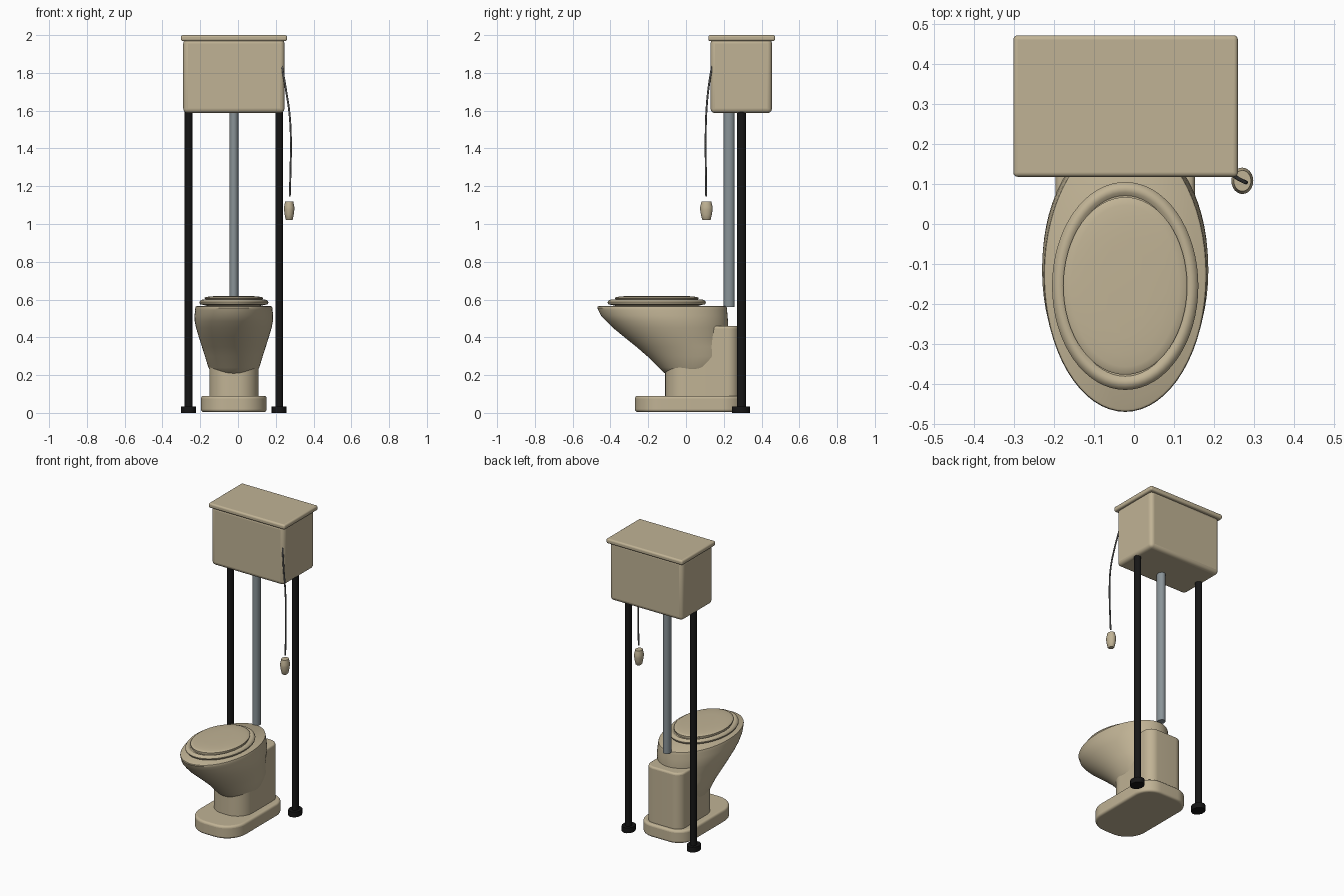
import bpy, bmesh
from math import sin, cos, pi, radians
from mathutils import Vector

cube = bpy.data.objects.get("Cube")
if cube:
    bpy.data.objects.remove(cube, do_unlink=True)

CX = -0.022      # centre line of the bowl, pipe and frame


def material(name, color, rough=0.5):
    m = bpy.data.materials.new(name)
    m.use_nodes = True
    m.diffuse_color = (*color, 1)
    bsdf = m.node_tree.nodes["Principled BSDF"]
    bsdf.inputs["Base Color"].default_value = (*color, 1)
    bsdf.inputs["Roughness"].default_value = rough
    return m


CREAM = material("cream porcelain", (0.53, 0.45, 0.30))
BLACK = material("black iron", (0.008, 0.008, 0.008))
STEEL = material("grey pipe", (0.25, 0.29, 0.31))
CHAIN = material("dark chain", (0.13, 0.13, 0.13))


def finish(name, bm, mat, bevel=0.0, segments=4):
    bmesh.ops.recalc_face_normals(bm, faces=bm.faces)
    mesh = bpy.data.meshes.new(name)
    bm.to_mesh(mesh)
    bm.free()
    obj = bpy.data.objects.new(name, mesh)
    bpy.context.collection.objects.link(obj)
    mesh.materials.append(mat)
    if bevel:
        mod = obj.modifiers.new("soft edges", "BEVEL")
        mod.width = bevel
        mod.segments = segments
        mod.limit_method = "ANGLE"
        mod.angle_limit = radians(40)
    bpy.ops.object.select_all(action="DESELECT")
    obj.select_set(True)
    bpy.context.view_layer.objects.active = obj
    bpy.ops.object.shade_smooth_by_angle(angle=radians(35))
    return obj


def skin(bm, loops):
    """Bridge rings of points and cap both ends."""
    rings = [[bm.verts.new(p) for p in loop] for loop in loops]
    n = len(rings[0])
    for a, b in zip(rings, rings[1:]):
        for i in range(n):
            j = (i + 1) % n
            bm.faces.new((a[i], a[j], b[j], b[i]))
    bm.faces.new(rings[0][::-1])
    bm.faces.new(rings[-1])


def loft(name, rings, mat, sides=64, cx=CX):
    """Stack of ellipses: (z, half width, centre y, half depth)."""
    bm = bmesh.new()
    skin(bm, [[(cx + hx * cos(2 * pi * i / sides), cy + hy * sin(2 * pi * i / sides), z)
               for i in range(sides)] for z, hx, cy, hy in rings])
    return finish(name, bm, mat)


def post(name, x, y, r, z0, z1, mat, sides=24, squash=0.83):
    return loft(name, [(z, r * squash, y, r) for z in (z0, z1)], mat, sides, x)


def slab(name, hx, y0, y1, z0, z1, front_r, back_r, bevel):
    """Upright block with rounded plan corners."""
    corners = ((1, 1, back_r), (-1, 1, back_r), (-1, -1, front_r), (1, -1, front_r))
    plan = []
    for k, (sx, sy, r) in enumerate(corners):
        ox = CX + sx * (hx - r)
        oy = y1 - r if sy > 0 else y0 + r
        for i in range(13):
            t = (k + i / 12) * pi / 2
            plan.append((ox + r * cos(t), oy + r * sin(t)))
    bm = bmesh.new()
    skin(bm, [[(x, y, z) for x, y in plan] for z in (z0, z1)])
    return finish(name, bm, CREAM, bevel)


def box(name, lo, hi, bevel):
    lo, hi = Vector(lo), Vector(hi)
    bm = bmesh.new()
    bmesh.ops.create_cube(bm, size=1)
    bmesh.ops.scale(bm, vec=hi - lo, verts=bm.verts)
    bmesh.ops.translate(bm, vec=(lo + hi) / 2, verts=bm.verts)
    return finish(name, bm, CREAM, bevel)


# Floor base and pedestal column
slab("floor_base", 0.174, -0.27, 0.305, 0.005, 0.09, 0.14, 0.11, 0.014)
slab("pedestal", 0.13, -0.11, 0.28, 0.07, 0.46, 0.11, 0.06, 0.012)

# Bowl sweeping forward
loft("bowl", [
    (0.195, 0.09, 0.04, 0.12), (0.212, 0.118, 0.035, 0.15), (0.24, 0.135, 0.033, 0.178),
    (0.30, 0.153, 0.02, 0.225), (0.35, 0.169, -0.02, 0.243), (0.40, 0.185, -0.053, 0.272),
    (0.45, 0.2, -0.082, 0.304), (0.485, 0.207, -0.1, 0.322), (0.515, 0.208, -0.115, 0.335),
    (0.545, 0.205, -0.124, 0.341), (0.556, 0.204, -0.127, 0.343),
    (0.562, 0.202, -0.127, 0.341), (0.565, 0.197, -0.127, 0.336)], CREAM)

# Seat ring and domed lid
SEAT_Y = -0.155
loft("seat", [(z, 0.183 - d, SEAT_Y, 0.26 - d) for z, d in (
    (0.562, 0.06), (0.572, 0.02), (0.574, 0.006), (0.58, 0.001), (0.586, 0.0),
    (0.593, 0.004), (0.598, 0.011), (0.6, 0.018), (0.598, 0.026), (0.592, 0.034))], CREAM)
loft("lid", [(z, 0.155 - d, SEAT_Y, 0.222 - d) for z, d in (
    (0.585, 0.006), (0.603, 0.004), (0.605, 0.0), (0.609, 0.0), (0.612, 0.004),
    (0.615, 0.02), (0.618, 0.05), (0.62, 0.1))], CREAM)

# Cistern and its cover
box("cistern", (-0.29, 0.13, 1.587), (0.246, 0.455, 1.98), 0.024)
box("cistern_cover", (-0.302, 0.118, 1.968), (0.26, 0.472, 2.0), 0.011)

# Flush pipe and iron legs with feet
post("flush_pipe", CX, 0.228, 0.029, 0.56, 1.6, STEEL)
for side, x in (("right", -0.262), ("left", 0.218)):
    post(side + "_leg", x, 0.293, 0.024, 0.0, 1.6, BLACK, 16)
    post(side + "_foot", x, 0.291, 0.048, 0.0, 0.035, BLACK, 16)

# Pull chain
curve = bpy.data.curves.new("pull_chain", "CURVE")
curve.dimensions = "3D"
curve.bevel_depth = 0.005
curve.bevel_resolution = 2
curve.use_fill_caps = True
path = ((0.232, 0.138, 1.84), (0.254, 0.118, 1.71), (0.273, 0.107, 1.58),
        (0.28, 0.104, 1.44), (0.278, 0.105, 1.29), (0.274, 0.107, 1.145))
spline = curve.splines.new("BEZIER")
spline.bezier_points.add(len(path) - 1)
for point, co in zip(spline.bezier_points, path):
    point.co = co
    point.handle_left_type = point.handle_right_type = "AUTO"
chain = bpy.data.objects.new("pull_chain", curve)
curve.materials.append(CHAIN)
bpy.context.collection.objects.link(chain)

# Pull handle
loft("pull_handle", [(z, r * 0.83, 0.108, r) for z, r in (
    (1.02, 0.018), (1.025, 0.023), (1.05, 0.029), (1.075, 0.033), (1.09, 0.033),
    (1.11, 0.028), (1.12, 0.026))], CREAM, 24, 0.271)
